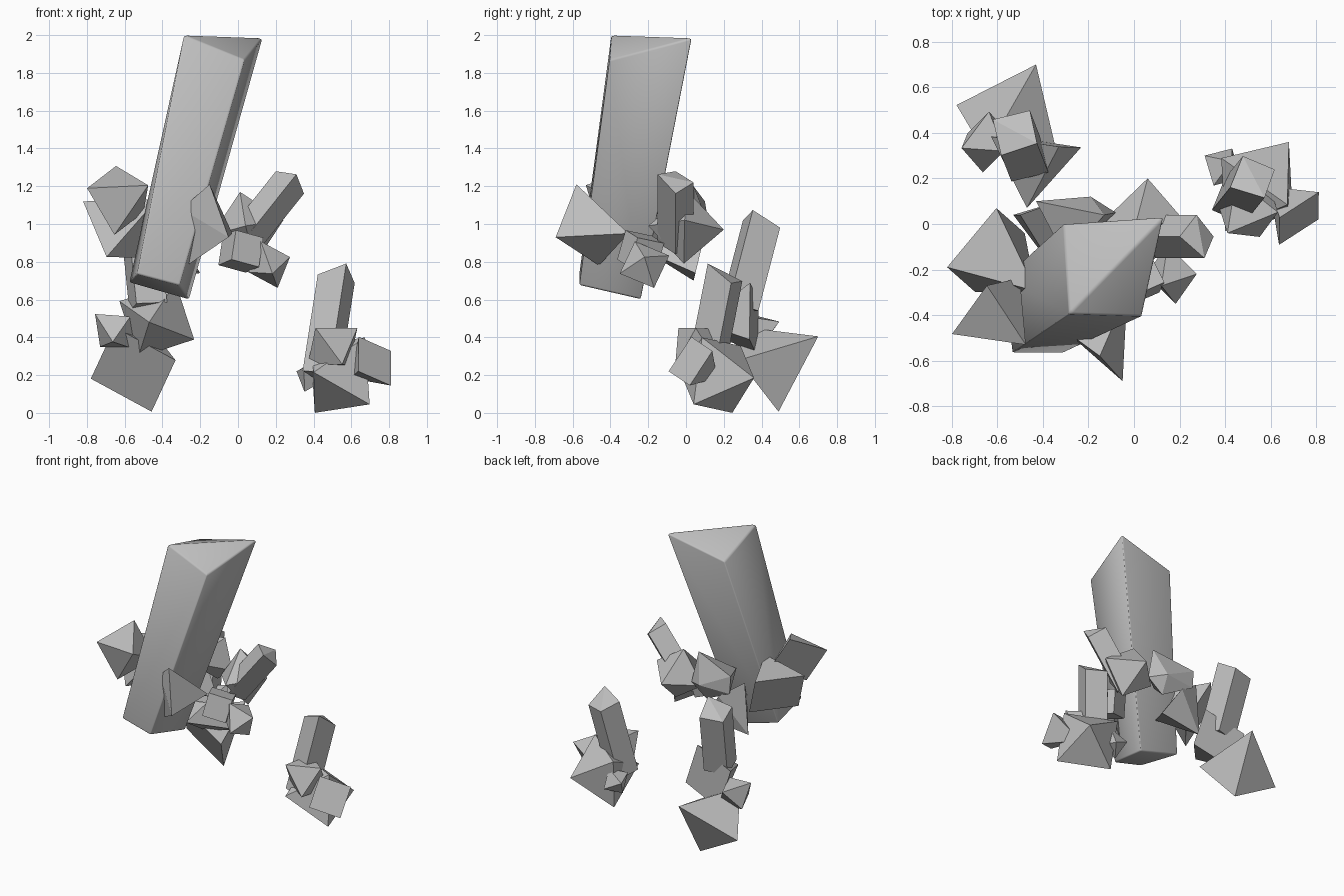
import bpy, bmesh
from mathutils import Vector

cube = bpy.data.objects.get("Cube")
if cube:
    bpy.data.objects.remove(cube, do_unlink=True)

stone = bpy.data.materials.new("grey_crystal")
stone.use_nodes = True
stone.diffuse_color = (0.52, 0.52, 0.52, 1)
stone.node_tree.nodes["Principled BSDF"].inputs["Base Color"].default_value = stone.diffuse_color


def hull(name, points):
    """Wrap a convex stone around the corner points."""
    mesh = bpy.data.meshes.new(name)
    bm = bmesh.new()
    for point in points:
        bm.verts.new(point)
    bmesh.ops.convex_hull(bm, input=bm.verts)
    bmesh.ops.dissolve_limit(bm, angle_limit=0.05, verts=bm.verts, edges=bm.edges)
    bmesh.ops.recalc_face_normals(bm, faces=bm.faces)
    bm.to_mesh(mesh)
    bm.free()
    mesh.materials.append(stone)
    obj = bpy.data.objects.new(name, mesh)
    bpy.context.collection.objects.link(obj)
    return obj


def frame(centre, axis, side):
    """Return the centre, the axis and two equal cross-axes square to it."""
    centre, axis, side = Vector(centre), Vector(axis), Vector(side)
    size = side.length
    unit = axis.normalized()
    side = (side - unit * side.dot(unit)).normalized() * size
    return centre, axis, side, unit.cross(side)


def octahedron(name, centre, axis, side):
    c, a, u, v = frame(centre, axis, side)
    return hull(name, [c + sign * d for d in (a, u, v) for sign in (1, -1)])


def pyramid(name, centre, axis, side):
    c, a, u, v = frame(centre, axis, side)
    return hull(name, [c + a, c + u, c - u, c + v, c - v])


def prism(name, centre, axis, side, slant=0.0):
    c, a, u, v = frame(centre, axis, side)
    ring = [u, v, -u, -v]
    points = [c + d for d in ring] + [c + a + d for d in ring]
    points[4] += a.normalized() * slant
    return hull(name, points)


# Large leaning crystal with softened edges and a ridged tip
main = hull("main_crystal", [
    (-.285, -.395, 2), (.035, -.405, 1.87), (.13, .03, 1.985), (-.31, 0, 1.885),
    (-.535, -.565, .735), (-.31, -.565, .675), (-.26, -.24, .6), (-.575, -.24, .69)])
bevel = main.modifiers.new("soft_edges", "BEVEL")
bevel.width = 0.01
bevel.segments = 2
bevel.limit_method = "ANGLE"
main.data.shade_smooth()

# Stones around the large crystal
pyramid("left_front_stone", (-.65, -.36, 1.125), (.175, -.17, .08), (-.135, -.135, .07))
pyramid("left_back_stone", (-.65, -.115, .97), (.22, -.18, .16), (-.17, -.075, .15))
hull("front_shard", [(-.05, -.69, .93), (-.15, -.58, 1.21), (-.03, -.305, .95),
                     (-.27, -.46, .78), (-.3, -.47, 1.08)])
hull("back_upper_shard", [(-.13, .04, 1.2), (-.19, .12, 1), (-.43, .1, 1.12),
                          (-.42, .1, .99), (-.2, .05, .88), (-.08, .05, .97),
                          (-.3, -.15, 1.05)])
hull("back_lower_shard", [(-.5, .04, 1.07), (-.53, .04, .7), (-.2, .05, .74),
                          (-.33, .1, .95), (-.35, -.2, .85)])
octahedron("middle_stone", (.05, 0, .98), (.01, .2, -.01), (-.04, 0, .19))
prism("front_block", (-.02, -.17, .84), (.07, -.14, .03), (.09, .04, .06))
octahedron("right_low_stone", (.165, -.22, .785), (.11, 0, .04), (.02, .05, -.13))
prism("right_crystal", (.02, -.055, .9), (.255, 0, .32), (0, -.095, 0), 0.055)

# Right-hand cluster
prism("cluster_tall_crystal", (.44, .1, .2), (.08, .1, .51), (.04, -.1, 0), 0.07)
pyramid("cluster_side_stone", (.724, .024, .274), (-.13, .14, -.09), (-.09, .01, .125))
octahedron("cluster_base_stone", (.54, .165, .2), (.14, .195, -.015), (.16, -.12, -.155))
octahedron("cluster_upper_stone", (.5, .07, .35), (-.09, -.11, .1), (.13, -.02, .1))
octahedron("cluster_small_stone", (.39, .25, .2), (-.08, .05, .02), (.03, .03, .09))

# Back cluster
pyramid("back_cluster_base", (-.555, .4, .23), (.125, .3, .175), (-.225, .12, -.05))
pyramid("back_cluster_upper", (-.43, .36, .49), (-.04, -.29, -.01), (.2, 0, -.1))
prism("back_cluster_tall_crystal", (-.475, .285, .56), (-.045, .115, .44), (.1, -.06, .02), 0.05)
octahedron("back_cluster_small_stone", (-.65, .36, .43), (-.08, .04, -.08), (.02, .13, .06))
